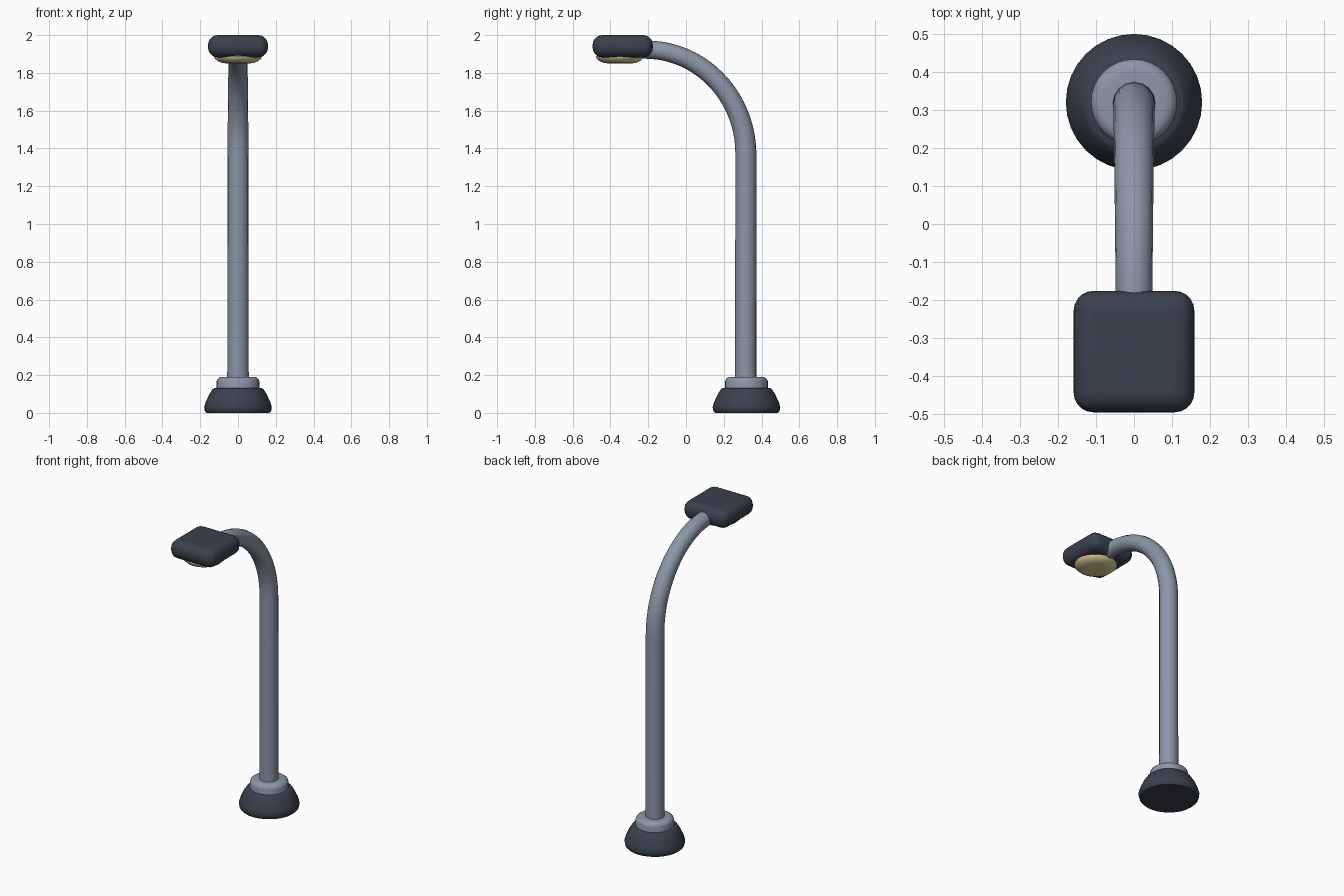
import bpy, bmesh, math

cube = bpy.data.objects.get("Cube")
if cube:
    bpy.data.objects.remove(cube, do_unlink=True)


def material(name, rgb):
    mat = bpy.data.materials.new(name)
    mat.use_nodes = True
    color = (*rgb, 1)
    mat.diffuse_color = color
    bsdf = next(n for n in mat.node_tree.nodes if n.type == 'BSDF_PRINCIPLED')
    bsdf.inputs["Base Color"].default_value = color
    return mat


charcoal = material("charcoal", (0.042, 0.052, 0.075))
steel = material("steel grey", (0.26, 0.305, 0.385))
warm_glass = material("warm glass", (0.72, 0.62, 0.32))


def smooth(obj, angle=40):
    bpy.ops.object.select_all(action='DESELECT')
    obj.select_set(True)
    bpy.context.view_layer.objects.active = obj
    bpy.ops.object.shade_smooth_by_angle(angle=math.radians(angle))


def add_mesh(name, bm, mat, location):
    bmesh.ops.recalc_face_normals(bm, faces=bm.faces)
    mesh = bpy.data.meshes.new(name)
    bm.to_mesh(mesh)
    bm.free()
    obj = bpy.data.objects.new(name, mesh)
    obj.location = location
    mesh.materials.append(mat)
    bpy.context.collection.objects.link(obj)
    return obj


def lathe(name, profile, mat, location, sides=32):
    """Closed solid of revolution from (radius, height) pairs."""
    bm = bmesh.new()
    rings = []
    for r, z in profile:
        rings.append([bm.verts.new((r * math.cos(math.tau * i / sides),
                                    r * math.sin(math.tau * i / sides), z))
                      for i in range(sides)])
    for low, high in zip(rings, rings[1:]):
        for i in range(sides):
            j = (i + 1) % sides
            bm.faces.new((low[i], low[j], high[j], high[i]))
    bm.faces.new(rings[0])
    bm.faces.new(rings[-1])
    obj = add_mesh(name, bm, mat, location)
    smooth(obj)
    return obj


POLE_Y = 0.317
HEAD_Y = -0.335

# Foot and collar
lathe("base", [(0.167, 0), (0.175, 0.008), (0.179, 0.03), (0.172, 0.055),
               (0.151, 0.1), (0.135, 0.125), (0.125, 0.132)],
      charcoal, (0, POLE_Y + 0.003, 0))
lathe("collar", [(0.113, 0.11), (0.113, 0.168), (0.108, 0.18),
                 (0.095, 0.189), (0.08, 0.191)],
      steel, (0, POLE_Y + 0.003, 0))

# Tapered pole sweeping forward into the lamp head
bend_z, reach, rise = 1.37, 0.53, 0.553
path = [(POLE_Y, 0.12, 1.0), (POLE_Y, bend_z, 0.98)]
steps = 20
for i in range(1, steps + 1):
    t = i / steps
    a = t * math.pi / 2
    path.append((POLE_Y - reach * (1 - math.cos(a)),
                 bend_z + rise * math.sin(a), 0.98 - 0.14 * t))
path.append((HEAD_Y + 0.08, bend_z + rise, 0.84))
curve = bpy.data.curves.new("pole", 'CURVE')
curve.dimensions = '3D'
curve.bevel_depth = 0.057
curve.bevel_resolution = 6
curve.use_fill_caps = True
spline = curve.splines.new('POLY')
spline.points.add(len(path) - 1)
for point, (y, z, radius) in zip(spline.points, path):
    point.co = (0, y, z, 1)
    point.radius = radius
curve.materials.append(steel)
pole = bpy.data.objects.new("pole", curve)
bpy.context.collection.objects.link(pole)
bpy.ops.object.select_all(action='DESELECT')
pole.select_set(True)
bpy.context.view_layer.objects.active = pole
bpy.ops.object.convert(target='MESH')
smooth(bpy.context.view_layer.objects.active)

# Rounded lamp head
bm = bmesh.new()
bmesh.ops.create_cube(bm, size=1)
bmesh.ops.scale(bm, vec=(0.317, 0.319, 0.118), verts=bm.verts)
head = add_mesh("lamp_head", bm, charcoal, (0, HEAD_Y, 1.941))
bevel = head.modifiers.new("rounding", 'BEVEL')
bevel.width = 0.052
bevel.segments = 5
smooth(head, 60)

# Shallow glowing lens under the head
lathe("lamp_lens", [(0.06, 1.85), (0.085, 1.853), (0.108, 1.863),
                    (0.124, 1.878), (0.126, 1.886), (0.115, 1.9)],
      warm_glass, (0, HEAD_Y - 0.015, 0))
